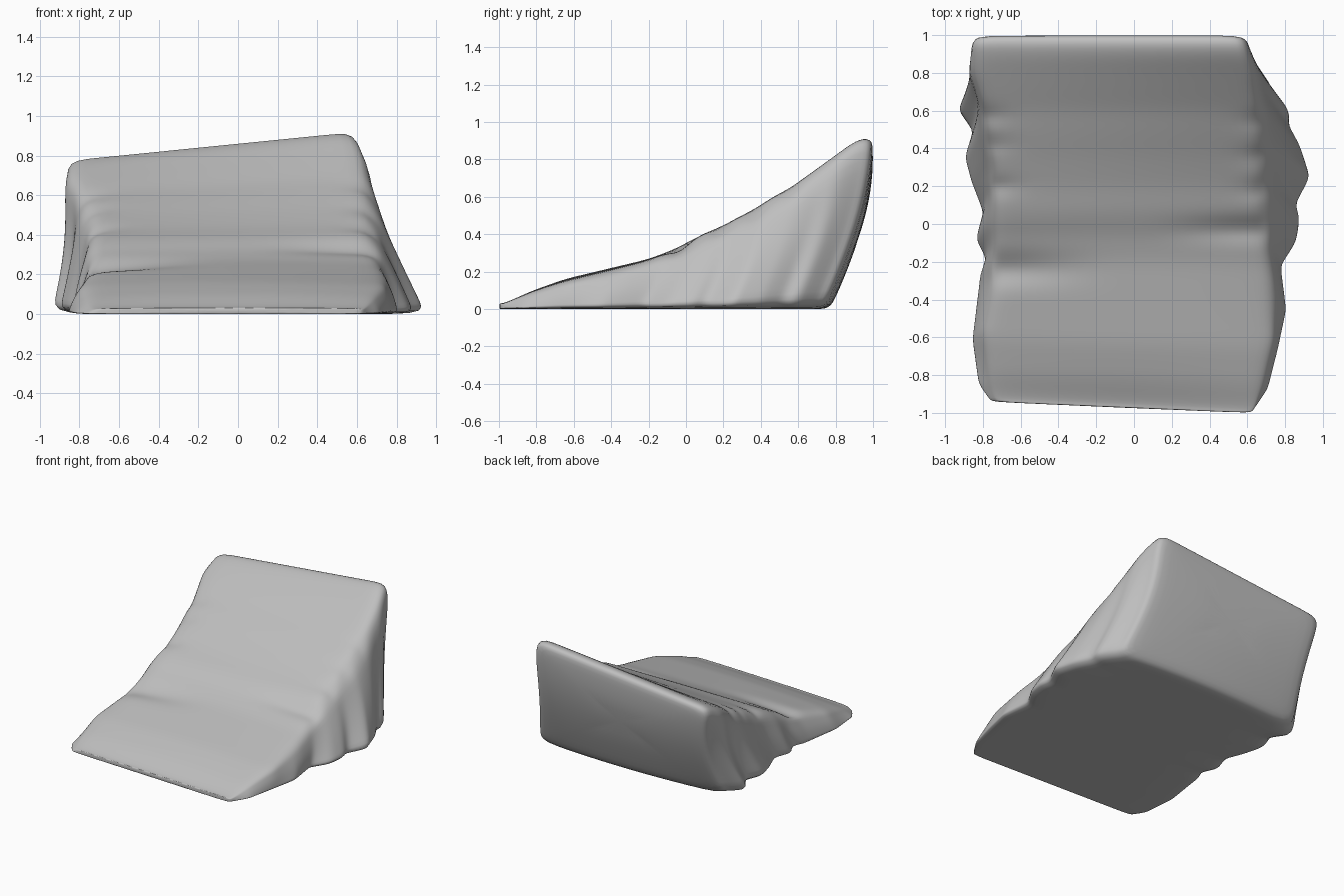
import bpy
import bmesh
from math import sin, pi, exp
from mathutils import Vector

default_cube = bpy.data.objects.get("Cube")
if default_cube:
    bpy.data.objects.remove(default_cube, do_unlink=True)

# Outline profiles: pairs of (y, value)
TOP = [(-1, .02), (-.955, .03), (-.82, .097), (-.64, .162), (-.2, .267), (-.06, .32),
       (.05, .383), (.2, .447), (.35, .527), (.5, .617), (.6, .675), (.8, .82),
       (.92, .91), (1, .92)]
BASE_RIGHT = [(-1, -.74), (-.88, -.83), (-.64, -.86), (-.3, -.82), (-.21, -.78),
              (-.1, -.845), (.04, -.8), (.2, -.87), (.34, -.91), (.48, -.86),
              (.62, -.95), (.68, -.91), (.74, -.84)]
BASE_LEFT = [(-.97, .62), (-.85, .71), (-.45, .81), (-.23, .78), (-.1, .875),
             (.02, .895), (.09, .87), (.24, .955), (.4, .905), (.52, .84),
             (.6, .85), (.74, .74)]
SHOULDER_RIGHT = [(-1, -.72), (-.6, -.78), (-.3, -.73), (.3, -.75), (.6, -.81), (.8, -.88)]
SHOULDER_LEFT = [(-1, .62), (-.6, .73), (-.3, .72), (0, .68), (.6, .67), (.8, .65), (1, .6)]

# Cloth creases: (y, x where it starts, x where it is deepest, depth, width)
CREASES = [(-.24, -.2, -.65, .035, .075), (-.03, .15, .55, .03, .055),
           (.2, -.6, -.75, .03, .04), (.42, -.65, -.78, .025, .04),
           (.57, -.65, -.8, .025, .04), (.18, .58, .68, .03, .04),
           (.36, .58, .68, .03, .04), (.55, .58, .68, .03, .04)]

STATIONS = 46
SIDE_STEPS = (.06, .14, .27, .42, .57, .72, .86)
TOP_STEPS = (.01, .04, .11, .2, .3, .4, .5, .6, .7, .8, .89, .96, .99)


def mix(a, b, t):
    return a + (b - a) * t


def clamp(t):
    return max(0, min(1, t))


def sample(profile, y):
    for (y0, v0), (y1, v1) in zip(profile, profile[1:]):
        if y <= y1:
            return mix(v0, v1, clamp((y - y0) / (y1 - y0)))
    return profile[-1][1]


def reach(t):
    """Depth of a section at the ground and at the crown."""
    return mix(-.955, .725, t), mix(-.955, .95, t)


def crown(t, x):
    """Top height: domed at the front, tilted sideways towards the back."""
    y = reach(t)[1]
    height = sum(sample(TOP, y + d) for d in (-.035, 0, .035)) / 3
    return height * (1 - .11 * clamp(y + .1) * (.5 - x) - .3 * clamp(-y) * x * x)


def lean(t, x, u):
    """Depth of a point at relative height u, curving backwards as it rises."""
    y = mix(*reach(t), sin(clamp(u) * pi / 2))
    bow = .07 * t ** 6 * clamp(1 - u) * x * x
    return y - .045 * x * clamp(-y) - bow


def crease_depth(x, y):
    return sum(depth * exp(-((y - cy) / width) ** 2) * clamp((x - start) / (deep - start))
               for cy, start, deep, depth, width in CREASES)


def section(t):
    """One closed cross-section of the wedge."""
    y_low, y_high = reach(t)
    points = []

    def add(x, u):
        y, z = lean(t, x, u), crown(t, x) * u
        if u > .9:
            z = max(.02, z - crease_depth(x, y))
        points.append(Vector((x, y, z)))

    def side(base, shoulder, sign, steps):
        # Puffed out at the front, pinched in at the back
        for u in steps:
            puff = .1 * min(.3, crown(t, base)) * (1 - t) - .05 * t ** 5
            add(mix(base, shoulder, u) + sign * puff * sin(pi * u), u)

    right, left = sample(BASE_RIGHT, y_low), sample(BASE_LEFT, y_low)
    top_right, top_left = sample(SHOULDER_RIGHT, y_high), sample(SHOULDER_LEFT, y_high)
    side(right, top_right, -1, SIDE_STEPS)
    for f in TOP_STEPS:
        add(mix(top_right, top_left, f), .96 if f in (.01, .99) else 1)
    side(left, top_left, 1, reversed(SIDE_STEPS))
    for i in range(7):
        add(mix(left - .04, right + .06, i / 6), 0)
    return points


def end_ring(t, scale, push):
    """Shrunken copy of an end section, giving the end a rounded rim."""
    ring = section(t)
    center = sum(ring, Vector()) / len(ring)
    center.z = max(p.z for p in ring) / 2
    points = []
    for p in ring:
        x, z = mix(center.x, p.x, scale), mix(center.z, p.z, scale)
        points.append(Vector((x, lean(t, x, z / crown(t, x)) + push, z)))
    return points


# Loft the padded wedge from front to back
rings = [end_ring(0, .92, -.02), end_ring(0, .98, -.015)]
rings += [section(i / STATIONS) for i in range(STATIONS + 1)]
rings += [end_ring(1, scale, push) for scale, push in
          ((.985, .035), (.93, .05), (.75, .052), (.5, .054), (.25, .055))]

bm = bmesh.new()
loops = [[bm.verts.new(p) for p in ring] for ring in rings]
for a, b in zip(loops, loops[1:]):
    for i in range(len(a)):
        bm.faces.new((a[i - 1], a[i], b[i], b[i - 1]))
bm.faces.new(loops[0])
bm.faces.new(loops[-1])
bmesh.ops.recalc_face_normals(bm, faces=bm.faces)
for face in bm.faces:
    face.smooth = True
mesh = bpy.data.meshes.new("wedge_cushion")
bm.to_mesh(mesh)
bm.free()

wedge = bpy.data.objects.new("wedge_cushion", mesh)
bpy.context.collection.objects.link(wedge)
smooth = wedge.modifiers.new("soft_cloth", 'SUBSURF')
smooth.levels = smooth.render_levels = 1

# Plain grey fabric
grey = bpy.data.materials.new("grey_fabric")
grey.use_nodes = True
color = (.52, .52, .52, 1)
grey.diffuse_color = color
grey.node_tree.nodes["Principled BSDF"].inputs["Base Color"].default_value = color
mesh.materials.append(grey)
